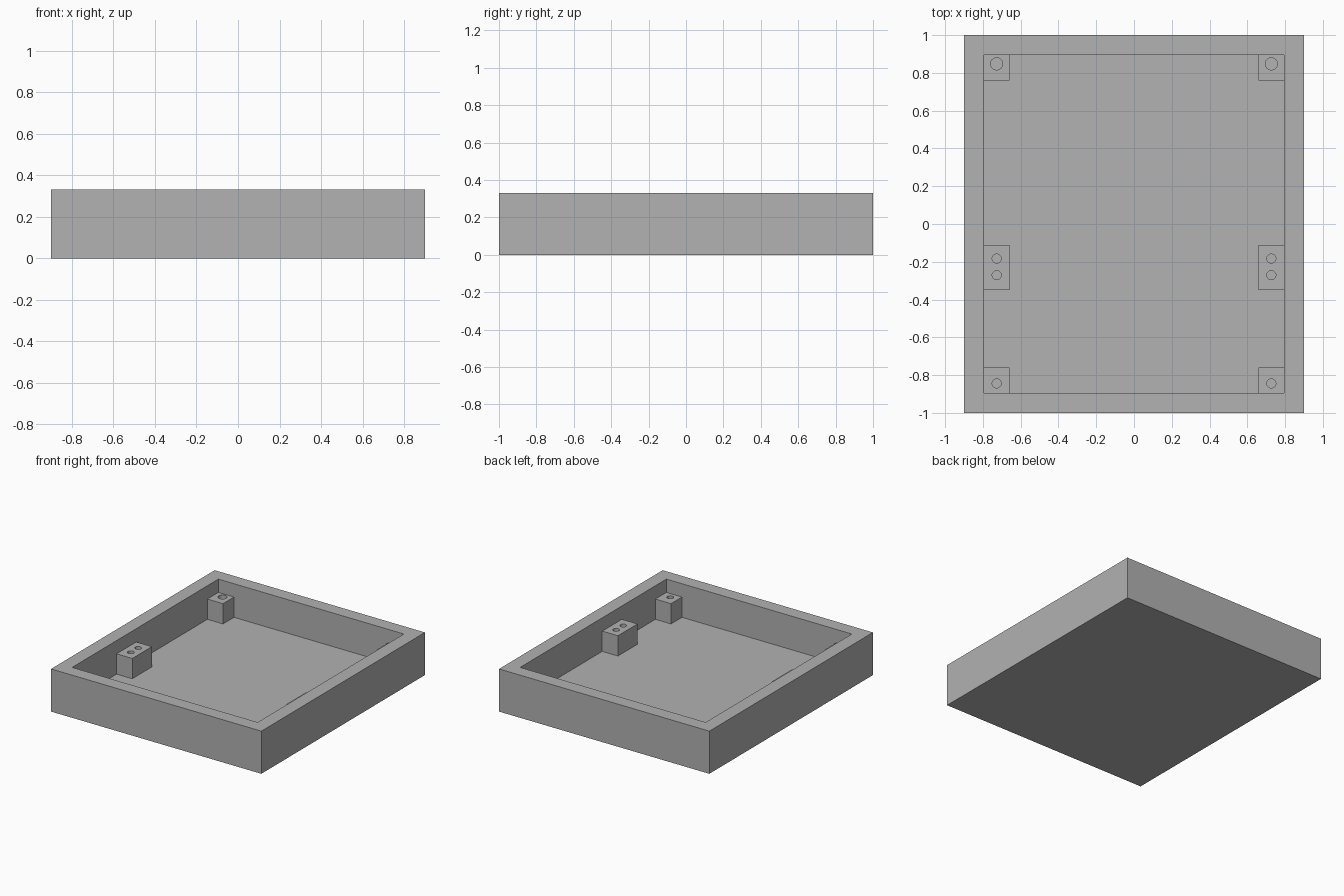
import bpy
import bmesh
from mathutils import Matrix, Vector

default = bpy.data.objects.get("Cube")
if default:
    bpy.data.objects.remove(default, do_unlink=True)

HALF_X, HALF_Y, HEIGHT = 0.9, 1.0, 0.33
WALL, FLOOR = 0.106, 0.07
INNER_X, INNER_Y = HALF_X - WALL, HALF_Y - WALL
POST, POST_TOP = 0.134, 0.227
EMBED = 0.01  # overlap of posts into wall and floor

grey = bpy.data.materials.new("light grey")
grey.use_nodes = True
colour = (0.445, 0.445, 0.445, 1)
grey.diffuse_color = colour
grey.node_tree.nodes["Principled BSDF"].inputs["Base Color"].default_value = colour


def make_object(name, bm):
    mesh = bpy.data.meshes.new(name)
    bm.to_mesh(mesh)
    bm.free()
    mesh.materials.append(grey)
    obj = bpy.data.objects.new(name, mesh)
    bpy.context.collection.objects.link(obj)
    return obj


def box(low, high):
    low, high = Vector(low), Vector(high)
    bm = bmesh.new()
    bmesh.ops.create_cube(bm, size=1, matrix=Matrix.Translation((low + high) / 2)
                          @ Matrix.Diagonal((*(high - low), 1)))
    return bm


def select_only(obj):
    bpy.ops.object.select_all(action="DESELECT")
    obj.select_set(True)
    bpy.context.view_layer.objects.active = obj


def make_post(name, side, y_low, y_high, holes, radius):
    """Screw post against a side wall, with round holes from its top to the floor."""
    xs = sorted((side * (INNER_X - POST), side * (INNER_X + EMBED)))
    post = make_object(name, box((xs[0], y_low, FLOOR - EMBED),
                                 (xs[1], y_high, POST_TOP)))
    bm = bmesh.new()
    depth = POST_TOP - FLOOR + EMBED
    for y in holes:
        centre = (side * (INNER_X - POST / 2), y, FLOOR + depth / 2)
        bmesh.ops.create_cone(bm, cap_ends=True, segments=32, radius1=radius,
                              radius2=radius, depth=depth,
                              matrix=Matrix.Translation(centre))
    cutter = make_object(name + "_hole_cutter", bm)
    cutter.hide_render = True

    select_only(post)
    cut = post.modifiers.new("holes", "BOOLEAN")
    cut.operation = "DIFFERENCE"
    cut.solver = "EXACT"
    cut.object = cutter
    bpy.ops.object.modifier_apply(modifier=cut.name)
    bpy.data.objects.remove(cutter, do_unlink=True)
    bpy.ops.object.shade_smooth_by_angle()


# Open tray: the top is inset for the rim and pushed down to the floor
bm = box((-HALF_X, -HALF_Y, 0), (HALF_X, HALF_Y, HEIGHT))
bm.faces.ensure_lookup_table()
top = max(bm.faces, key=lambda f: f.calc_center_median().z)
bmesh.ops.inset_region(bm, faces=[top], thickness=WALL, use_even_offset=True)
pocket = bmesh.ops.extrude_discrete_faces(bm, faces=[top])["faces"][0]
bmesh.ops.translate(bm, verts=pocket.verts, vec=(0, 0, FLOOR - HEIGHT))
bmesh.ops.recalc_face_normals(bm, faces=bm.faces)
make_object("tray", bm)

# Three screw posts along each side wall
for side, word in ((1, "left"), (-1, "right")):
    make_post("back_post_" + word, side, INNER_Y - POST, INNER_Y + EMBED,
              [0.848], 0.032)
    make_post("middle_post_" + word, side, -0.35, -0.11, [-0.183, -0.271], 0.024)
    make_post("front_post_" + word, side, -INNER_Y - EMBED, -INNER_Y + POST,
              [-0.844], 0.024)
